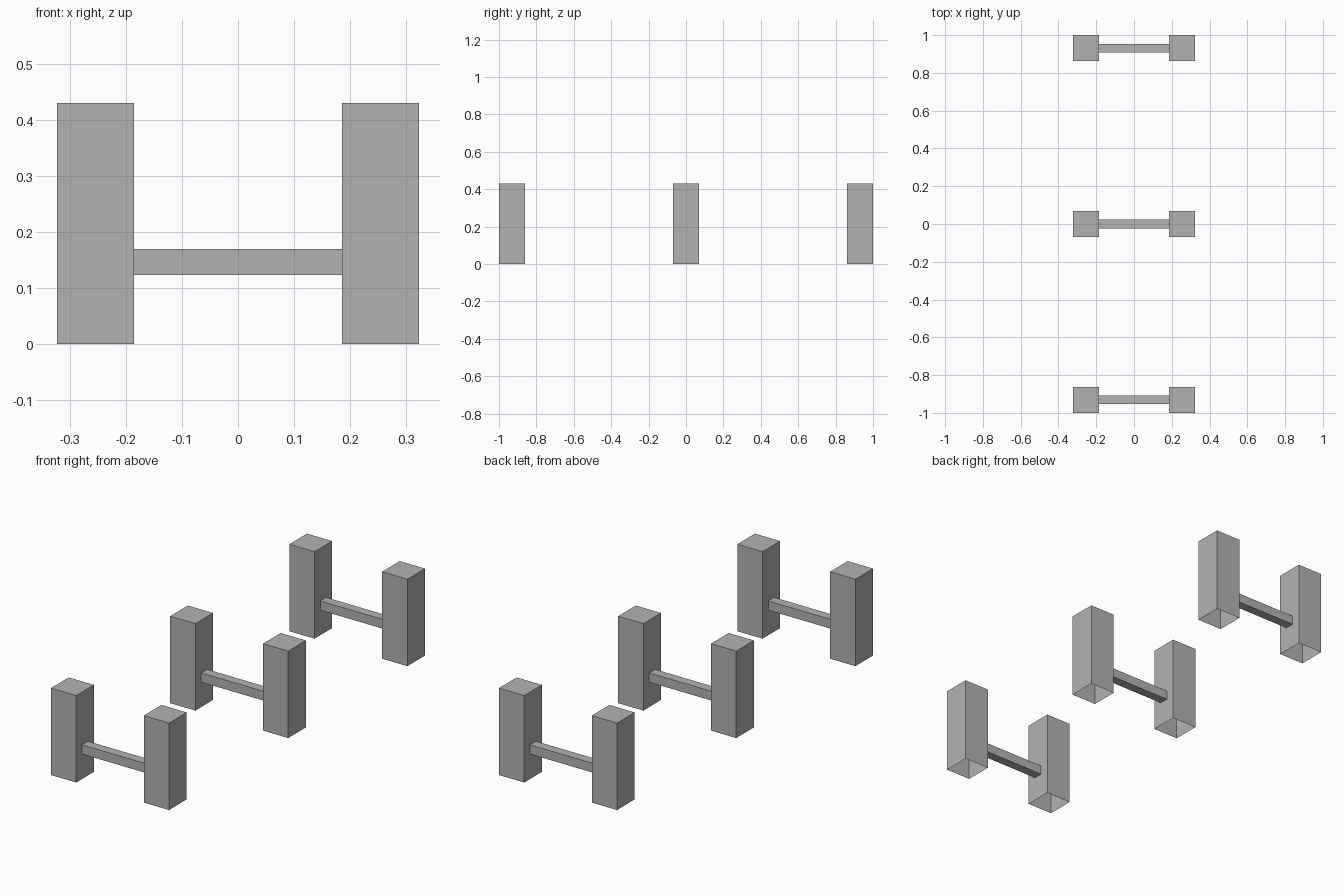
import bpy
import bmesh
from mathutils import Matrix, Vector

default = bpy.data.objects.get("Cube")
if default:
    bpy.data.objects.remove(default, do_unlink=True)

# One plain grey for everything
grey = bpy.data.materials.new("plain grey")
grey.use_nodes = True
colour = (0.45, 0.45, 0.45, 1)
grey.diffuse_color = colour
grey.node_tree.nodes["Principled BSDF"].inputs["Base Color"].default_value = colour

POST_W, POST_H = 0.138, 0.43
POST_X = 0.254
BAR_W, BAR_Z = 0.046, 0.146
ROWS = {"front": -0.931, "middle": 0, "back": 0.931}


def open_box(name, size, centre, open_dirs):
    """Flat-sided box without the faces that point along open_dirs."""
    bm = bmesh.new()
    bmesh.ops.create_cube(bm, size=1, matrix=Matrix.Diagonal((*size, 1)))
    bm.normal_update()
    gone = [f for f in bm.faces
            if any(f.normal.dot(Vector(d)) > 0.9 for d in open_dirs)]
    bmesh.ops.delete(bm, geom=gone, context="FACES")
    mesh = bpy.data.meshes.new(name)
    bm.to_mesh(mesh)
    bm.free()
    mesh.materials.append(grey)
    obj = bpy.data.objects.new(name, mesh)
    obj.location = centre
    bpy.context.collection.objects.link(obj)
    return obj


for row, y in ROWS.items():
    # Pair of hollow posts, open underneath
    for side, sign in (("left", 1), ("right", -1)):
        open_box(f"{row}_{side}_post", (POST_W, POST_W, POST_H),
                 (sign * POST_X, y, POST_H / 2), [(0, 0, -1)])
    # Crossbar between the inner post faces
    open_box(f"{row}_crossbar", (2 * POST_X - POST_W, BAR_W, BAR_W),
             (0, y, BAR_Z), [(1, 0, 0), (-1, 0, 0)])
